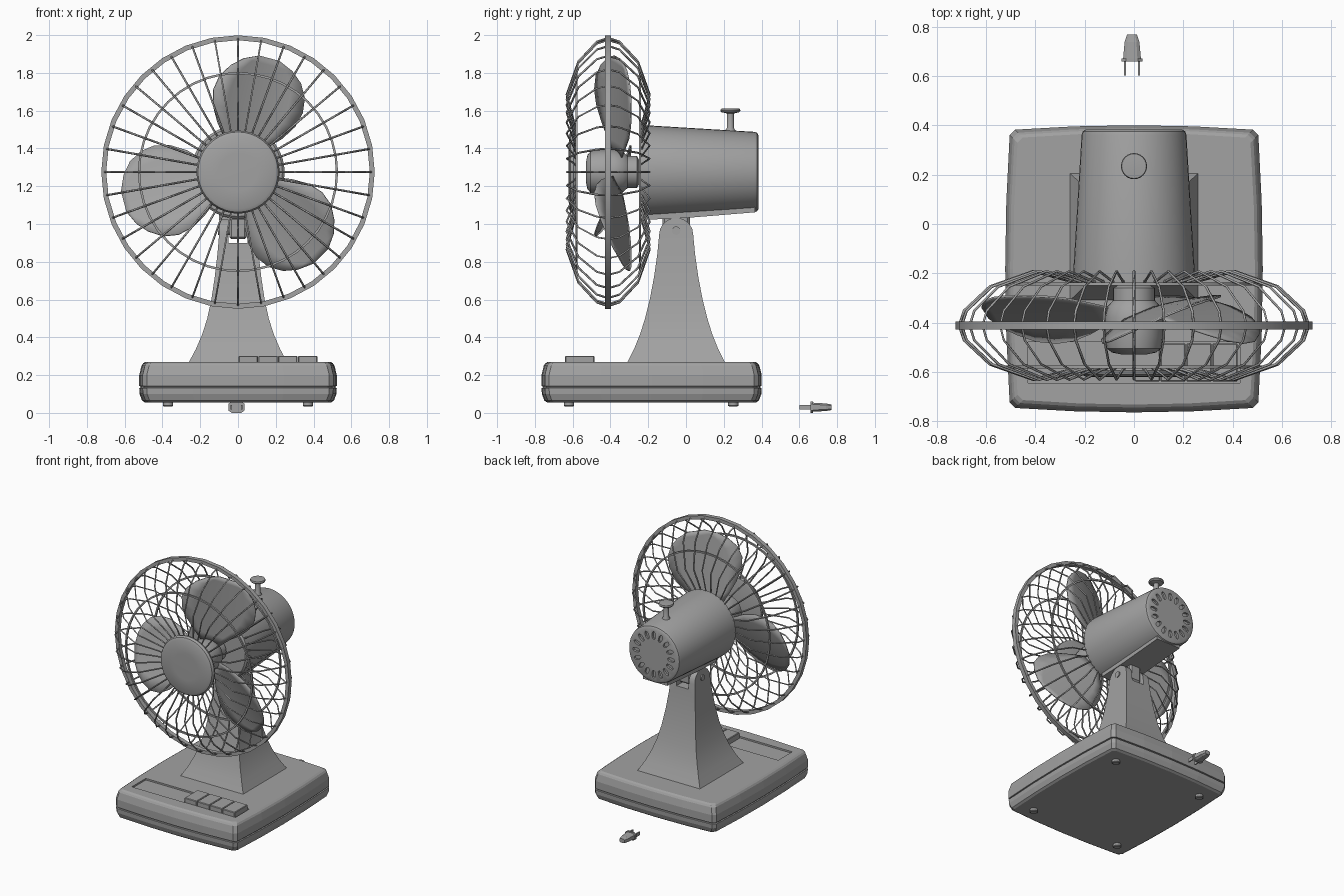
import bpy, bmesh, math
from mathutils import Vector

cube = bpy.data.objects.get("Cube")
if cube:
    bpy.data.objects.remove(cube)

grey = bpy.data.materials.new("grey plastic")
grey.use_nodes = True
GREY = (0.36, 0.36, 0.36, 1)
grey.diffuse_color = GREY
grey.node_tree.nodes["Principled BSDF"].inputs["Base Color"].default_value = GREY

AXIS_Z = 1.275   # height of the motor axis
FAN_Y = -0.412   # plane of the cage rim


def finish(bm, name, smooth=None):
    bmesh.ops.recalc_face_normals(bm, faces=bm.faces)
    mesh = bpy.data.meshes.new(name)
    bm.to_mesh(mesh)
    bm.free()
    obj = bpy.data.objects.new(name, mesh)
    bpy.context.collection.objects.link(obj)
    mesh.materials.append(grey)
    if smooth:
        activate(obj)
        bpy.ops.object.shade_smooth_by_angle(angle=math.radians(smooth))
    return obj


def activate(obj):
    bpy.ops.object.select_all(action='DESELECT')
    obj.select_set(True)
    bpy.context.view_layer.objects.active = obj


def loft(name, rings, closed=False, smooth=None):
    """Skin a list of point rings; cap the ends unless closed."""
    bm = bmesh.new()
    loops = [[bm.verts.new(p) for p in ring] for ring in rings]
    n = len(loops[0])
    pairs = list(zip(loops, loops[1:])) + ([(loops[-1], loops[0])] if closed else [])
    for a, b in pairs:
        for i in range(n):
            j = (i + 1) % n
            bm.faces.new((a[i], a[j], b[j], b[i]))
    if not closed:
        bm.faces.new(loops[0])
        bm.faces.new(loops[-1])
    return finish(bm, name, smooth)


def lathe(name, profile, axis='Y', centre=(0, 0, AXIS_Z), sides=32, closed=False, smooth=35):
    """Spin (radius, position) pairs about an axis through centre."""
    c = Vector(centre)
    rings = []
    for r, t in profile:
        ring = []
        for i in range(sides):
            a = math.tau * i / sides
            u, v = r * math.cos(a), r * math.sin(a)
            ring.append(c + Vector({'X': (t, u, v), 'Y': (u, t, v), 'Z': (u, v, t)}[axis]))
        rings.append(ring)
    return loft(name, rings, closed, smooth)


def rect(x0, x1, y0, y1, z):
    return [(x0, y0, z), (x1, y0, z), (x1, y1, z), (x0, y1, z)]


def box(name, x0, x1, y0, y1, z0, z1, bevel=0.0):
    obj = loft(name, [rect(x0, x1, y0, y1, z0), rect(x0, x1, y0, y1, z1)])
    if bevel:
        mod = obj.modifiers.new("Bevel", 'BEVEL')
        mod.width = bevel
        mod.segments = 1
    return obj


def cut(obj, cutter):
    activate(obj)
    mod = obj.modifiers.new("Cut", 'BOOLEAN')
    mod.operation = 'DIFFERENCE'
    mod.solver = 'EXACT'
    mod.object = cutter
    cutter.hide_render = True
    bpy.ops.object.modifier_apply(modifier=mod.name)
    bpy.data.objects.remove(cutter)


# Base: softly bulging rectangle, chamfered corners
def base_ring(z, inset):
    hx, hy, cy, ch = 0.505 - inset, 0.565 - inset, -0.182, 0.022
    steps = [-1, -0.5, 0, 0.5, 1]
    pts = [(t * (hx - ch), -hy - 0.018 * (1 - t * t)) for t in steps]
    pts += [(hx + 0.018 * (1 - t * t), t * (hy - ch)) for t in steps]
    pts += [(-x, -y) for x, y in pts]
    return [(x, y + cy, z) for x, y in pts]


base = loft("base", [base_ring(z, i) for z, i in (
    (0.055, 0.03), (0.065, 0.015), (0.1, 0.002), (0.132, 0), (0.134, 0.008), (0.14, 0.008),
    (0.142, 0), (0.2, 0), (0.25, 0.012), (0.262, 0.02), (0.27, 0.032))])
cut(base, box("panel_cutter", -0.43, 0.43, -0.645, -0.48, 0.258, 0.3))
for i in range(4):
    x = 0.003 + 0.105 * i
    box("push_button", x, x + 0.102, -0.64, -0.485, 0.25, 0.302, 0.004)
for x in (-0.37, 0.37):
    for y in (-0.62, 0.25):
        lathe("foot", [(0.022, 0.034), (0.027, 0.038), (0.027, 0.06)], 'Z', (x, y, 0), 16)

# Pillar: flared column ending in a rounded fork
levels = [(0.265, 0.26, 0.262), (0.34, 0.222, 0.222), (0.42, 0.19, 0.188), (0.5, 0.165, 0.163),
          (0.6, 0.14, 0.141), (0.72, 0.117, 0.123), (0.84, 0.1, 0.109), (0.945, 0.09, 0.1)]
for a in (20, 40, 60, 78):
    s = math.radians(a)
    levels.append((0.945 + 0.088 * math.sin(s), 0.09 * math.cos(s), 0.1 - 0.006 * math.sin(s)))
pillar = loft("pillar", [rect(-hx, hx, -0.052 - hy, -0.052 + hy, z) for z, hy, hx in levels], smooth=25)
cut(pillar, box("fork_cutter", -0.05, 0.05, -0.3, 0.2, 0.9, 1.2))
box("tilt_tongue", -0.046, 0.046, -0.125, 0.02, 0.92, 1.08, 0.012)
lathe("tilt_pin", [(0.022, -0.106), (0.022, 0.106)], 'X', (0, -0.052, 0.965), 16)

# Motor housing with a ring of rear vents
motor = lathe("motor_housing", [(0.15, -0.25), (0.235, -0.25), (0.247, -0.238), (0.247, -0.2),
                                (0.213, 0.36), (0.208, 0.376), (0.195, 0.384), (0.1, 0.384)], sides=40)
vents = bmesh.new()
for i in range(16):
    a = math.tau * i / 16
    loop = []
    for y in (0.368, 0.42):
        ring = []
        for k in range(10):
            b = math.tau * k / 10
            r, t = 0.145 + 0.03 * math.cos(b), 0.015 * math.sin(b)
            ring.append(vents.verts.new((r * math.cos(a) - t * math.sin(a), y,
                                         AXIS_Z + r * math.sin(a) + t * math.cos(a))))
        loop.append(ring)
    for k in range(10):
        j = (k + 1) % 10
        vents.faces.new((loop[0][k], loop[0][j], loop[1][j], loop[1][k]))
    for ring in loop:
        vents.faces.new(ring)
cut(motor, finish(vents, "vent_cutter"))
loft("motor_underside", [[(-0.1, y, z), (0.1, y, z), (0.1, y, 1.15), (-0.1, y, 1.15)]
                         for y, z in ((-0.22, 1.022), (0.0, 1.032), (0.365, 1.062))])
lathe("oscillation_knob", [(0.027, 1.46), (0.027, 1.495), (0.018, 1.51), (0.018, 1.585),
                           (0.048, 1.592), (0.053, 1.6), (0.05, 1.61), (0.02, 1.612)],
      'Z', (0, 0.235, 0), 24)

# Hub and shaft
lathe("hub", [(0.05, -0.53), (0.09, -0.522), (0.11, -0.505), (0.118, -0.46), (0.118, -0.38),
              (0.108, -0.335), (0.085, -0.31), (0.085, -0.26), (0.05, -0.24)], sides=28)

# Blades: pitched, rounded paddles (radius along the arm, edge offsets)
OUTLINE = [(0.09, -0.05, 0.06), (0.16, -0.11, 0.12), (0.23, -0.18, 0.175), (0.31, -0.23, 0.22),
           (0.39, -0.25, 0.238), (0.47, -0.24, 0.225), (0.54, -0.2, 0.18), (0.59, -0.14, 0.125),
           (0.625, -0.06, 0.05)]
for angle in (75, 195, 315):
    a = math.radians(angle)
    bm = bmesh.new()
    rows = []
    for r, lo, hi in OUTLINE:
        row = []
        for k in range(7):
            t = lo + (hi - lo) * k / 6
            y = -0.36 - 0.4 * t - 0.5 * t * t
            row.append(bm.verts.new((r * math.cos(a) - t * math.sin(a), y,
                                     AXIS_Z + r * math.sin(a) + t * math.cos(a))))
        rows.append(row)
    for p, q in zip(rows, rows[1:]):
        for k in range(6):
            bm.faces.new((p[k], p[k + 1], q[k + 1], q[k]))
    blade = finish(bm, "fan_blade", 60)
    mod = blade.modifiers.new("Thickness", 'SOLIDIFY')
    mod.thickness = 0.008
    mod.offset = 0

# Cage: rim, inner hoops, front badge and bent wires
lathe("cage_rim", [(0.698, FAN_Y - 0.016), (0.724, FAN_Y - 0.016),
                   (0.724, FAN_Y + 0.016), (0.698, FAN_Y + 0.016)], closed=True)
for side in (-1, 1):
    y = FAN_Y + side * 0.168
    lathe("cage_hoop", [(0.518, y - 0.006), (0.53, y - 0.006), (0.53, y + 0.006), (0.518, y + 0.006)],
          sides=40, closed=True)
lathe("front_badge", [(0.2, -0.575), (0.216, -0.58), (0.22, -0.595), (0.212, -0.612),
                      (0.195, -0.62), (0.1, -0.622)], sides=40)
lathe("rear_collar", [(0.2, -0.25), (0.212, -0.25), (0.212, -0.225), (0.2, -0.225)], closed=True)

WIRE = [(0.19, 0.17), (0.26, 0.18), (0.41, 0.22), (0.585, 0.158), (0.69, 0.06), (0.71, 0)]
for side, name in ((-1, "front_cage_wires"), (1, "rear_cage_wires")):
    curve = bpy.data.curves.new(name, 'CURVE')
    curve.dimensions = '3D'
    curve.bevel_depth = 0.0055
    curve.bevel_resolution = 0
    for i in range(36):
        a = math.tau * i / 36
        spline = curve.splines.new('POLY')
        spline.points.add(len(WIRE) - 1)
        for point, (r, d) in zip(spline.points, WIRE):
            point.co = (r * math.cos(a), FAN_Y + side * d, AXIS_Z + r * math.sin(a), 1)
    wires = bpy.data.objects.new(name, curve)
    bpy.context.collection.objects.link(wires)
    curve.materials.append(grey)
    activate(wires)
    bpy.ops.object.convert(target='MESH')

# Loose mains plug behind the base
PX, PZ = -0.008, 0.03
loft("plug_body", [[(PX + sx * w, y, PZ + sz * h) for sx, sz in
                    ((-1, -0.6), (-0.6, -1), (0.6, -1), (1, -0.6), (1, 0.6), (0.6, 1), (-0.6, 1), (-1, 0.6))]
                   for y, w, h in ((0.66, 0.042, 0.03), (0.672, 0.042, 0.03), (0.673, 0.036, 0.024),
                                   (0.74, 0.03, 0.02), (0.77, 0.02, 0.015))])
for x in (-0.028, 0.028):
    box("plug_prong", PX + x - 0.004, PX + x + 0.004, 0.602, 0.67, PZ - 0.013, PZ + 0.013)
